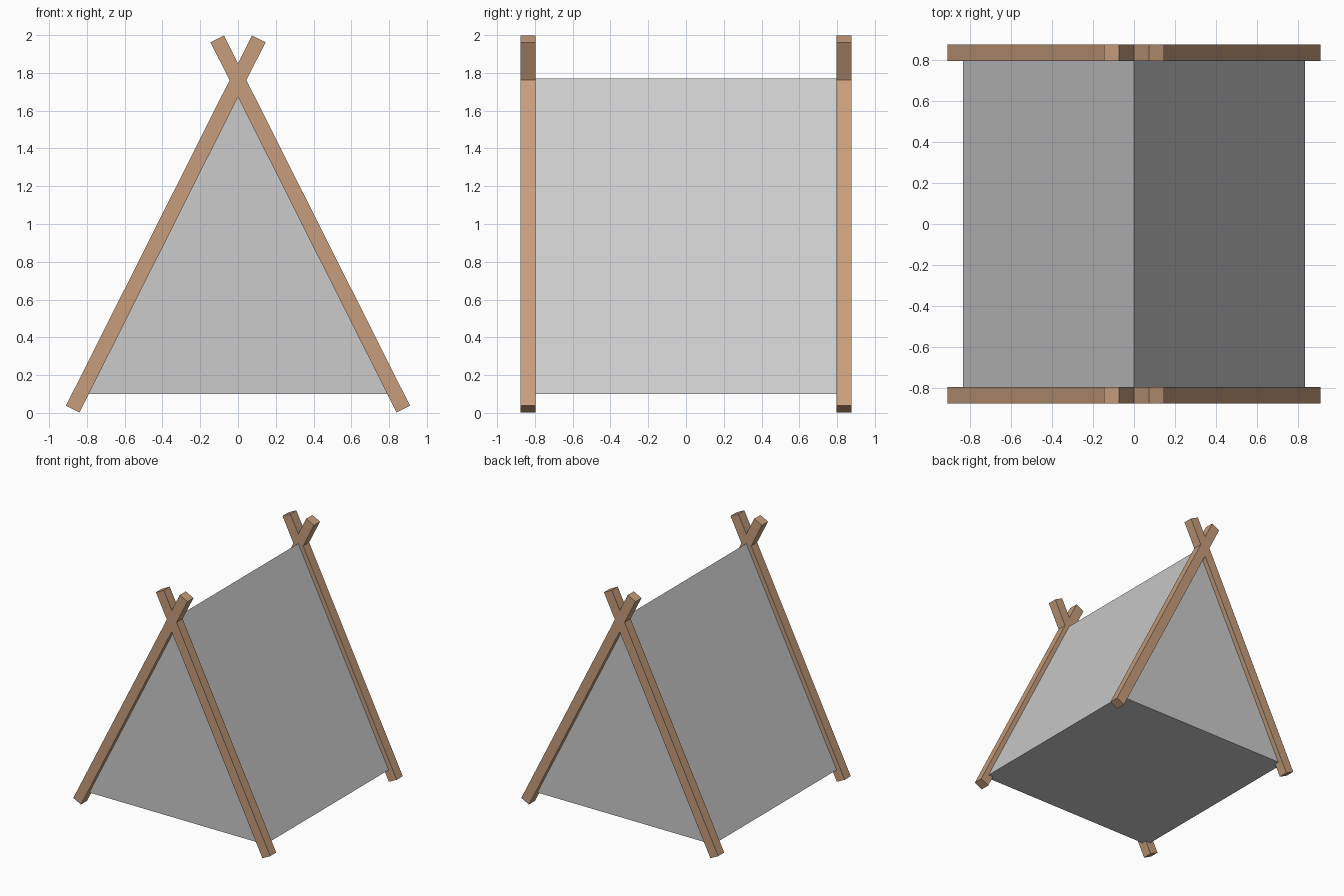
import bpy, bmesh
from math import atan2, hypot

if "Cube" in bpy.data.objects:
    bpy.data.objects.remove(bpy.data.objects["Cube"])

wood = bpy.data.materials.new("wood")
wood.diffuse_color = (0.57, 0.34, 0.2, 1)
wood.use_nodes = True
wood.node_tree.nodes["Principled BSDF"].inputs["Base Color"].default_value = wood.diffuse_color

FOOT_X, FOOT_Z = 0.875, 0.02      # pole axis at the bottom
TIP_X, TIP_Z = 0.11, 1.98         # pole axis at the top, past the crossing
POLE, FRAME_Y = 0.08, 0.836


def pole(name, side, y):
    """Square pole leaning from x = side * FOOT_X across the centre line."""
    dx, dz = FOOT_X + TIP_X, TIP_Z - FOOT_Z
    bpy.ops.mesh.primitive_cube_add(
        size=1,
        location=(side * (FOOT_X - TIP_X) / 2, y, (FOOT_Z + TIP_Z) / 2),
        rotation=(0, -side * atan2(dx, dz), 0))
    ob = bpy.context.object
    ob.name = name
    ob.scale = (POLE, POLE, hypot(dx, dz))
    ob.data.materials.append(wood)


# Crossed poles at both ends
for end, y in (("front", -FRAME_Y), ("back", FRAME_Y)):
    for label, side in (("left", -1), ("right", 1)):
        pole(f"{end}_{label}_pole", side, y)

# Closed canvas: triangular profile extruded between the two frames
bm = bmesh.new()
profile = [(-0.836, 0.1), (0.836, 0.1), (0, 1.77)]
face = bm.faces.new([bm.verts.new((x, -FRAME_Y, z)) for x, z in profile])
ext = bmesh.ops.extrude_face_region(bm, geom=[face], use_keep_orig=True)
new_verts = [g for g in ext["geom"] if isinstance(g, bmesh.types.BMVert)]
bmesh.ops.translate(bm, verts=new_verts, vec=(0, 2 * FRAME_Y, 0))
bmesh.ops.recalc_face_normals(bm, faces=bm.faces)
mesh = bpy.data.meshes.new("canvas")
bm.to_mesh(mesh)
bm.free()
bpy.context.collection.objects.link(bpy.data.objects.new("canvas", mesh))
